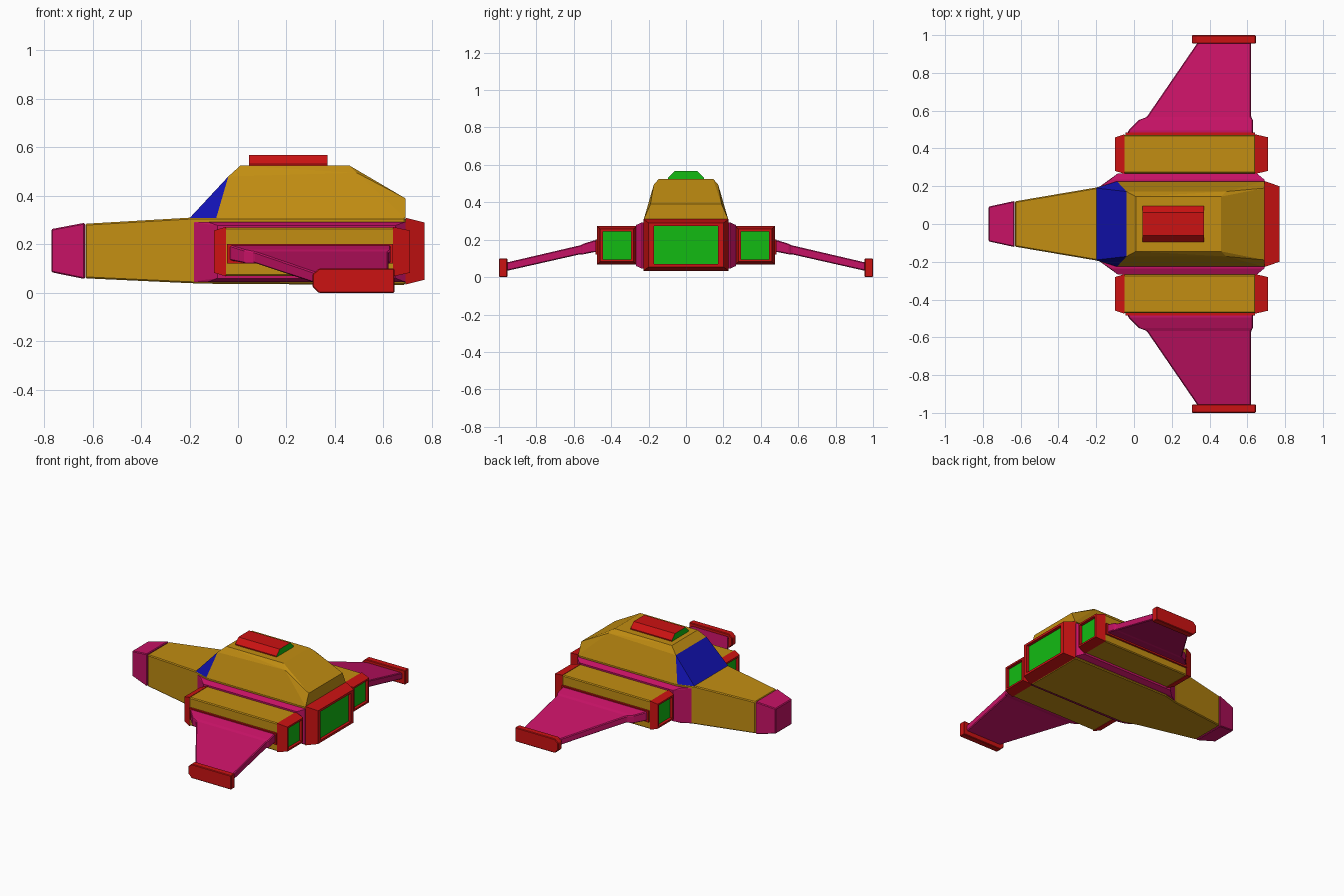
import bpy
import bmesh

if "Cube" in bpy.data.objects:
    bpy.data.objects.remove(bpy.data.objects["Cube"])


def material(name, rgb):
    mat = bpy.data.materials.new(name)
    mat.use_nodes = True
    mat.diffuse_color = (*rgb, 1)
    mat.node_tree.nodes["Principled BSDF"].inputs["Base Color"].default_value = (*rgb, 1)
    return mat


GOLD = material("gold", (0.54, 0.27, 0.006))
MAGENTA = material("magenta", (0.56, 0.006, 0.13))
RED = material("red", (0.6, 0.006, 0.006))
GREEN = material("green", (0.006, 0.5, 0.006))
BLUE = material("blue", (0.006, 0.006, 0.45))


def finish(name, bm, mats, mirror=False, bevel=0.0):
    """Turn a bmesh into an object, optionally bevelled and mirrored across y."""
    bmesh.ops.recalc_face_normals(bm, faces=bm.faces)
    mesh = bpy.data.meshes.new(name)
    bm.to_mesh(mesh)
    bm.free()
    for mat in mats:
        mesh.materials.append(mat)
    obj = bpy.data.objects.new(name, mesh)
    bpy.context.collection.objects.link(obj)
    if bevel:
        mod = obj.modifiers.new("Bevel", "BEVEL")
        mod.width = bevel
        mod.segments = 1
    if mirror:
        mod = obj.modifiers.new("Mirror", "MIRROR")
        mod.use_axis = (False, True, False)
        mod.use_mirror_merge = False
    return obj


def loft(name, rings, mats, first_cap=0, last_cap=0, **kw):
    """Skin a list of equal rings and close both ends."""
    bm = bmesh.new()
    loops = [[bm.verts.new(p) for p in ring] for ring in rings]
    n = len(loops[0])
    for a, b in zip(loops, loops[1:]):
        for i in range(n):
            j = (i + 1) % n
            bm.faces.new((a[i], a[j], b[j], b[i]))
    bm.faces.new(loops[0]).material_index = first_cap
    bm.faces.new(loops[-1]).material_index = last_cap
    return finish(name, bm, mats, **kw)


def hull(name, points, mats, rule=None, **kw):
    """Convex solid around a few points; rule picks a material per face."""
    bm = bmesh.new()
    for p in points:
        bm.verts.new(p)
    bmesh.ops.convex_hull(bm, input=bm.verts)
    bmesh.ops.dissolve_limit(bm, angle_limit=0.03, verts=bm.verts, edges=bm.edges)
    if rule:
        for f in bm.faces:
            f.material_index = rule(f.calc_center_median())
    return finish(name, bm, mats, **kw)


def rect(x, yc, hw, z0, z1):
    """Rectangle across the x axis."""
    return [(x, yc - hw, z0), (x, yc + hw, z0), (x, yc + hw, z1), (x, yc - hw, z1)]


def span(y, x0, x1, z0, z1):
    """Rectangle across the y axis."""
    return [(x0, y, z0), (x1, y, z0), (x1, y, z1), (x0, y, z1)]


def nozzle(name, x0, x1, yc, zc, base, tip, hole, **kw):
    """Tapered red housing with a recessed green end; sizes are (half y, half z)."""
    back = x1 - 0.02 * (1 if x1 > x0 else -1)
    steps = [(x0, base), (x1, tip), (x1, hole), (back, hole)]
    rings = [rect(x, yc, s[0], zc - s[1], zc + s[1]) for x, s in steps]
    return loft(name, rings, [RED, GREEN], last_cap=1, **kw)


# Fuselage and nose
loft("fuselage", [rect(-0.63, 0, 0.12, 0.06, 0.285),
                  rect(-0.2, 0, 0.193, 0.04, 0.31),
                  rect(-0.085, 0, 0.226, 0.037, 0.31),
                  rect(0.69, 0, 0.226, 0.033, 0.31)], [GOLD], bevel=0.006)
loft("nose_cap", [rect(-0.77, 0, 0.092, 0.085, 0.263),
                  rect(-0.632, 0, 0.122, 0.057, 0.289)], [MAGENTA], bevel=0.005)

# Cabin with windscreen
cabin_profile = [(-0.2, 0.19, 0.308), (-0.09, 0.226, 0.308), (-0.04, 0.172, 0.48),
                 (0.01, 0.145, 0.525), (0.46, 0.145, 0.525), (0.49, 0.172, 0.495),
                 (0.69, 0.19, 0.39), (0.69, 0.226, 0.308)]
hull("cabin", [(x, s * y, z) for x, y, z in cabin_profile for s in (1, -1)],
     [GOLD, BLUE], rule=lambda c: 1 if c.x < -0.06 else 0)

# Roof unit with green ends
loft("roof_unit", [[(x, -0.095, 0.52), (x, 0.095, 0.52), (x, 0.095, 0.532),
                    (x, 0.06, 0.568), (x, -0.06, 0.568), (x, -0.095, 0.532)]
                   for x in (0.045, 0.37)], [RED, GREEN], 1, 1)

# Magenta side fairings between hull and pods
fairing = []
for y, x0, x1, dz in ((0.18, -0.207, 0.69, 0), (0.235, -0.125, 0.69, 0),
                      (0.268, -0.085, 0.65, 0.015)):
    fairing += span(y, x0, x1, 0.045 + dz, 0.293 - dz)
hull("side_fairing", fairing, [MAGENTA], mirror=True)

# Main engine and side pods
nozzle("main_engine", 0.69, 0.77, 0, 0.172, (0.228, 0.138), (0.2, 0.118), (0.172, 0.102))
loft("side_pod", [rect(x, 0.37, 0.102, 0.07, 0.27) for x in (-0.055, 0.645)],
     [GOLD], mirror=True, bevel=0.006)
for name, x0, x1 in (("pod_intake", -0.05, -0.1), ("pod_exhaust", 0.64, 0.71)):
    nozzle(name, x0, x1, 0.37, 0.17, (0.105, 0.102), (0.089, 0.087), (0.075, 0.075),
           mirror=True)

# Wing mount, wing and wing tip
loft("wing_mount", [span(y, -0.045, 0.64, 0.122, 0.202) for y in (0.46, 0.485)],
     [RED], mirror=True)
loft("wing", [span(0.47, -0.035, 0.63, 0.133, 0.195),
              span(0.495, -0.03, 0.63, 0.133, 0.195),
              span(0.55, 0.025, 0.63, 0.122, 0.178),
              span(0.566, 0.067, 0.62, 0.122, 0.17),
              span(0.96, 0.337, 0.62, 0.033, 0.078)], [MAGENTA], mirror=True, bevel=0.005)
tip_outline = [(0.307, 0.026), (0.333, 0), (0.645, 0), (0.645, 0.1), (0.333, 0.1),
               (0.307, 0.076)]
loft("wing_tip", [[(x, y, z) for x, z in tip_outline] for y in (0.955, 1.0)],
     [RED], mirror=True, bevel=0.004)
